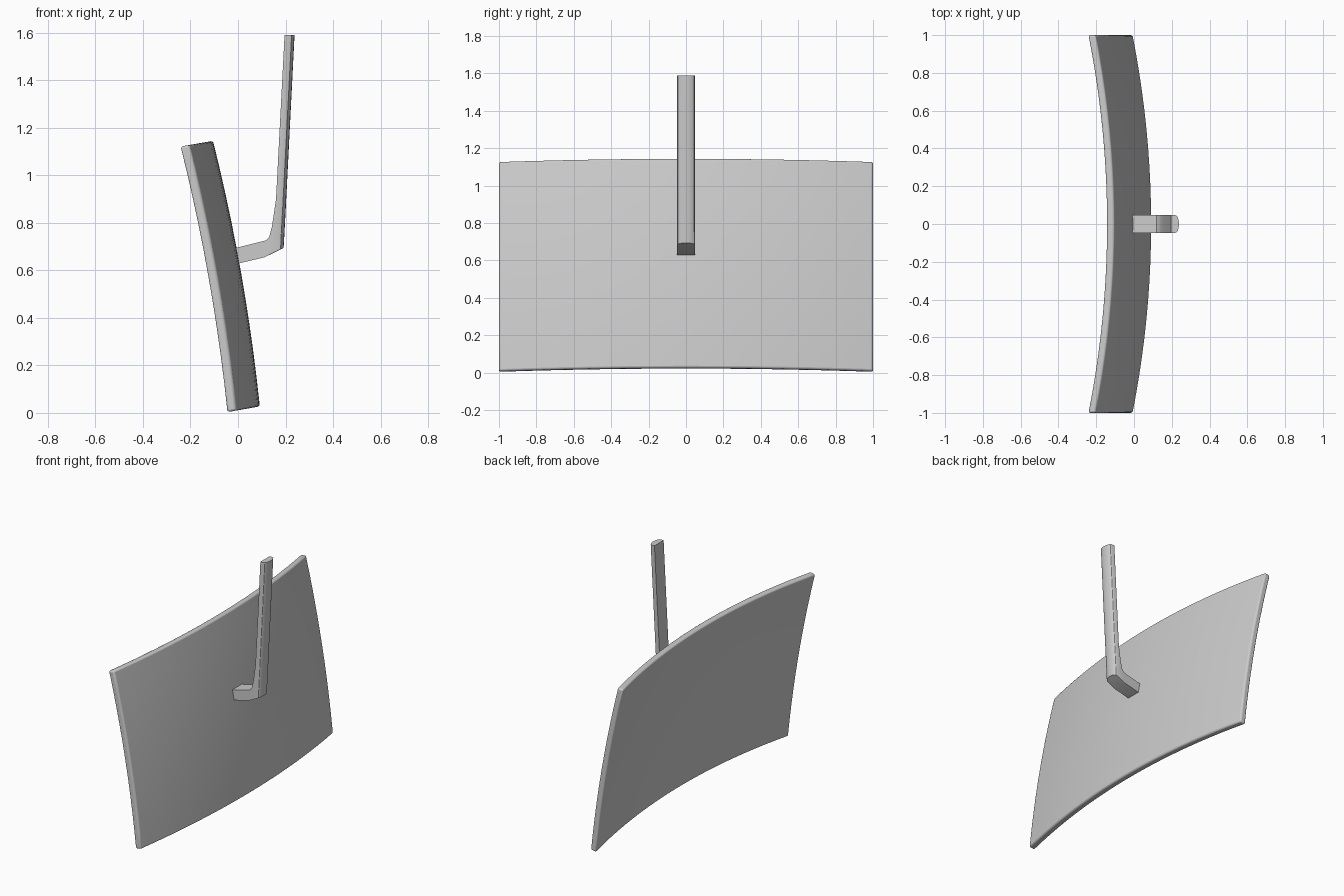
import bpy, bmesh, math
from mathutils import Vector

if "Cube" in bpy.data.objects:
    bpy.data.objects.remove(bpy.data.objects["Cube"])


def finish(bm, name, angle=30):
    bmesh.ops.recalc_face_normals(bm, faces=bm.faces)
    mesh = bpy.data.meshes.new(name)
    bm.to_mesh(mesh)
    bm.free()
    ob = bpy.data.objects.new(name, mesh)
    bpy.context.collection.objects.link(ob)
    bpy.ops.object.select_all(action='DESELECT')
    ob.select_set(True)
    bpy.context.view_layer.objects.active = ob
    bpy.ops.object.shade_smooth_by_angle(angle=math.radians(angle))
    return ob


# Curved panel: a flat slab bent both ways and leaned back
TILT = math.radians(10)
UP = Vector((-math.sin(TILT), 0, math.cos(TILT)))
OUT = Vector((math.cos(TILT), 0, math.sin(TILT)))
HEIGHT, THICK, SAG, BOW = 1.135, 0.04, 0.10, 0.02

bm = bmesh.new()
bmesh.ops.create_grid(bm, x_segments=20, y_segments=10, size=1)
ext = bmesh.ops.extrude_face_region(bm, geom=bm.faces[:], use_keep_orig=True)
for v in ext["geom"]:
    if isinstance(v, bmesh.types.BMVert):
        v.co.z = 1
for v in bm.verts:
    y, s, layer = v.co.x, (v.co.y + 1) / 2, v.co.z
    depth = SAG * (1 - y * y) + BOW * 4 * s * (1 - s) + THICK * layer
    v.co = Vector((-0.046, y, 0.003)) + UP * HEIGHT * s + OUT * depth
panel = finish(bm, "curved_panel")
bevel = panel.modifiers.new("rounded_rim", 'BEVEL')
bevel.width, bevel.segments = 0.01, 3
bevel.limit_method, bevel.angle_limit = 'ANGLE', math.radians(60)

# Support arm: D-shaped sections (inner edge, side edge, rounded tip) in x, z
W, STEPS = 0.0475, 8
stations = [
    ((-0.01, 0.694), (-0.01, 0.626), (-0.01, 0.626)),
    ((0.118, 0.726), (0.112, 0.655), (0.112, 0.655)),
    ((0.132, 0.742), (0.171, 0.685), (0.192, 0.694)),
    ((0.143, 0.785), (0.174, 0.76), (0.196, 0.765)),
    ((0.160, 0.900), (0.182, 0.90), (0.203, 0.900)),
    ((0.196, 1.590), (0.218, 1.59), (0.238, 1.590)),
]
bm = bmesh.new()
rings = []
for inner, side, tip in stations:
    ring = [bm.verts.new((inner[0], W, inner[1])),
            bm.verts.new((inner[0], -W, inner[1]))]
    for i in range(STEPS + 1):
        a = math.pi * i / STEPS
        p = Vector(side).lerp(Vector(tip), math.sin(a))
        ring.append(bm.verts.new((p.x, -W * math.cos(a), p.y)))
    rings.append(ring)
for a, b in zip(rings, rings[1:]):
    for i in range(len(a)):
        j = (i + 1) % len(a)
        bm.faces.new((a[i], a[j], b[j], b[i]))
bm.faces.new(rings[0])
bm.faces.new(rings[-1])
finish(bm, "support_arm")
